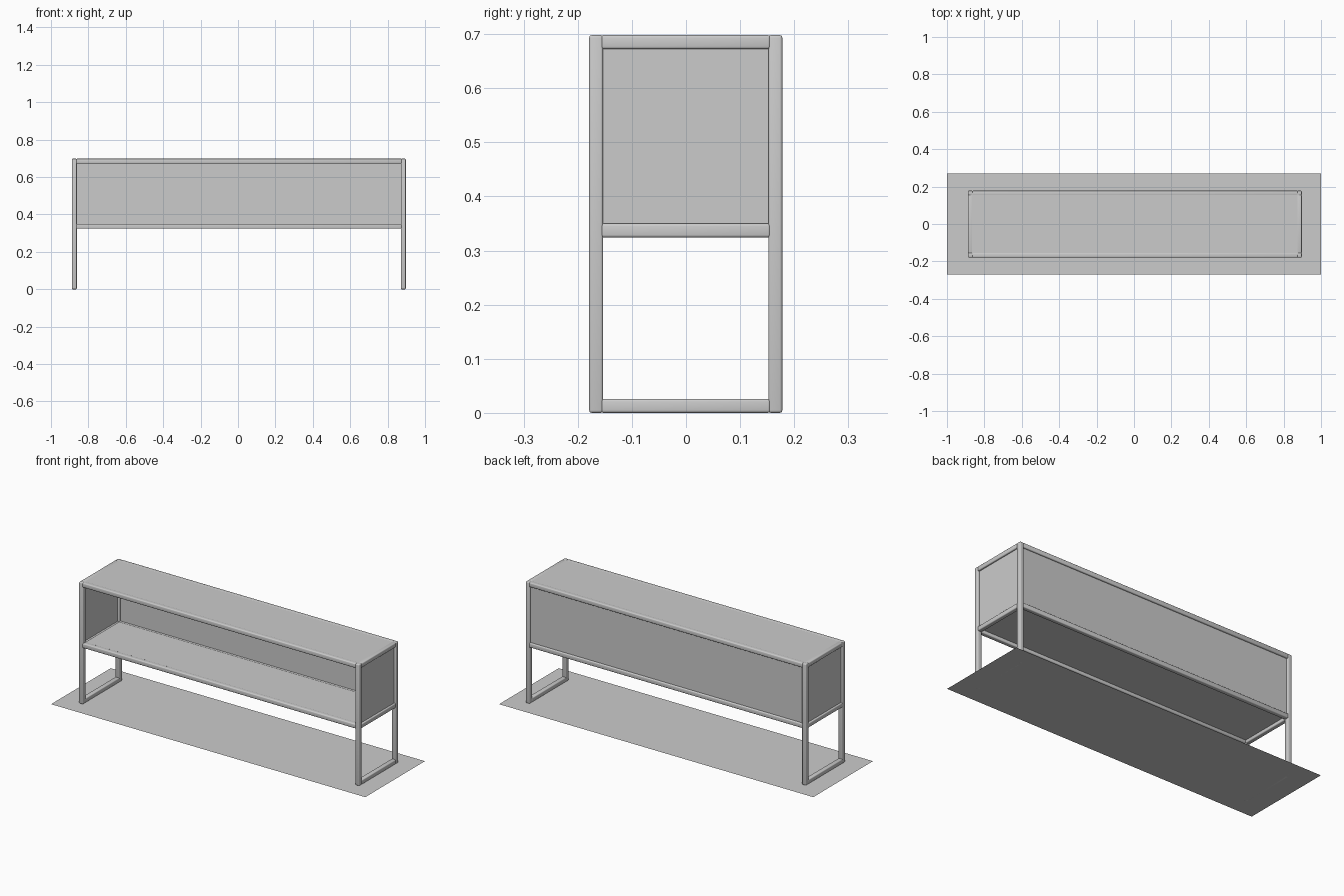
import bpy

if "Cube" in bpy.data.objects:
    bpy.data.objects.remove(bpy.data.objects["Cube"])

X0, X1 = -0.888, 0.897      # outer frame extents
Y0, Y1 = -0.179, 0.178
T = 0.026                   # tube width
H = 0.698                   # overall height
SHELF = 0.324               # underside of lower rails


def box(name, lo, hi, bevel=0.0):
    size = [b - a for a, b in zip(lo, hi)]
    mid = [(a + b) / 2 for a, b in zip(lo, hi)]
    bpy.ops.mesh.primitive_cube_add(size=1, location=mid)
    ob = bpy.context.object
    ob.name = name
    ob.scale = size
    bpy.ops.object.transform_apply(location=False, rotation=False, scale=True)
    if bevel:
        mod = ob.modifiers.new("rounded_edges", 'BEVEL')
        mod.width = bevel
        mod.segments = 3
        bpy.ops.object.shade_smooth()
    return ob


# Thin floor sheet
bpy.ops.mesh.primitive_plane_add(size=1)
floor = bpy.context.object
floor.name = "floor_sheet"
floor.scale = (2.0, 0.542, 1)
bpy.ops.object.transform_apply(scale=True)

# Corner legs
for sx, x in (("left", X0), ("right", X1 - T)):
    for sy, y in (("front", Y0), ("back", Y1 - T)):
        box(f"{sy}_{sx}_leg", (x, y, 0), (x + T, y + T, H), 0.005)

# Side rails at foot, shelf and top
for sx, x in (("left", X0), ("right", X1 - T)):
    for lvl, z in (("foot", 0), ("lower", SHELF), ("top", H - T)):
        box(f"{sx}_{lvl}_rail", (x, Y0 + T - 0.004, z),
            (x + T, Y1 - T + 0.004, z + T), 0.005)

# Long rails at shelf and top
for sy, y in (("front", Y0), ("back", Y1 - T)):
    for lvl, z in (("lower", SHELF), ("top", H - T)):
        box(f"{sy}_{lvl}_rail", (X0 + T - 0.004, y, z),
            (X1 - T + 0.004, y + T, z + T), 0.005)

# Panels of the open-fronted case, seated in the middle of the tubes
M = T / 2
P = 0.003
box("top_panel", (X0 + M, Y0 + M, H - 0.007), (X1 - M, Y1 - M, H - 0.0005))
box("shelf_panel", (X0 + M, Y0 + M, SHELF + 0.017), (X1 - M, Y1 - M, SHELF + 0.024))
box("back_panel", (X0 + M, Y1 - M - P, SHELF + M), (X1 - M, Y1 - M + P, H - 0.006))
for sx, x in (("left", X0 + M), ("right", X1 - M)):
    box(f"{sx}_side_panel", (x - P, Y0 + M, SHELF + M), (x + P, Y1 - M, H - 0.006))
